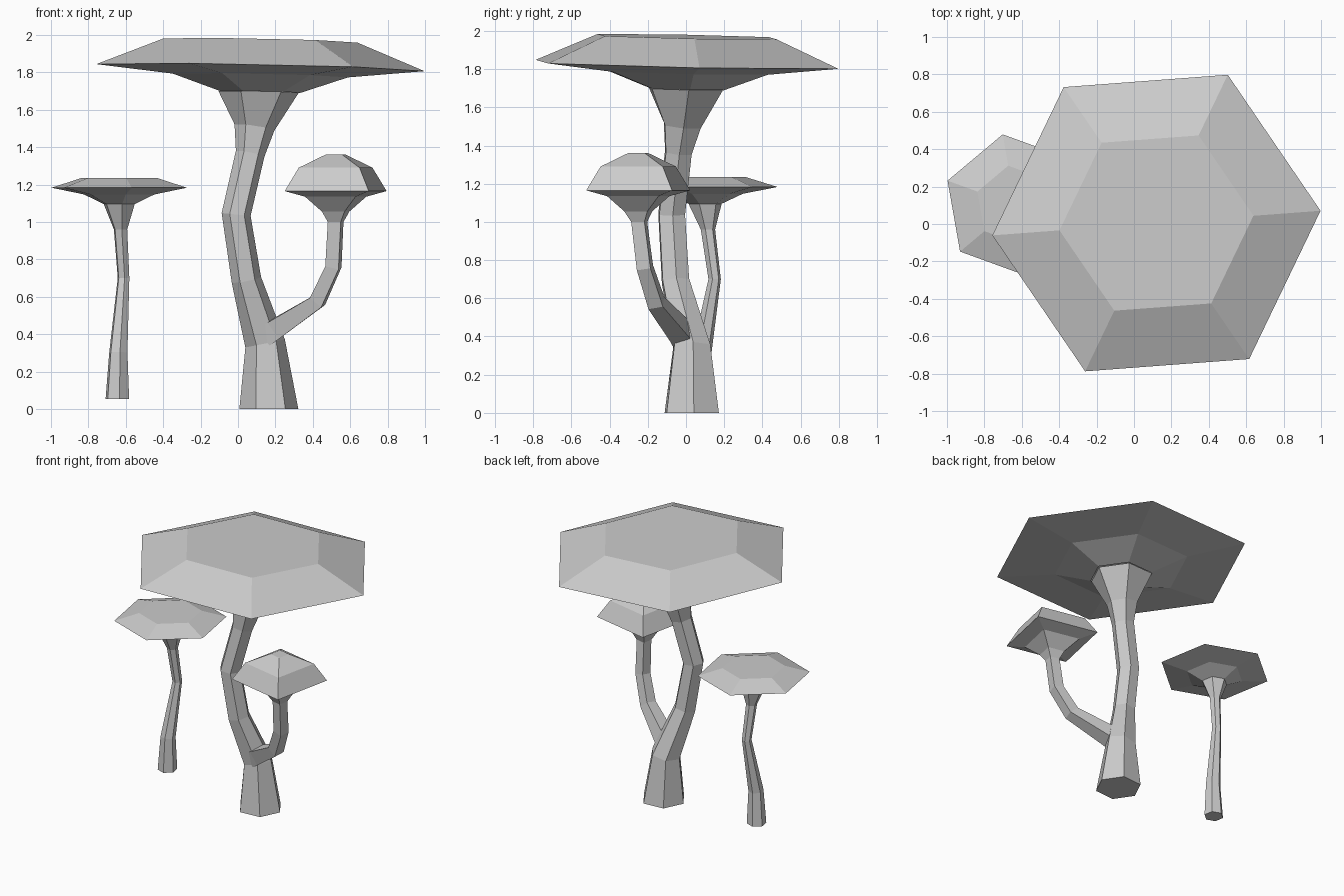
import bpy, bmesh, math
from mathutils import Vector

cube = bpy.data.objects.get("Cube")
if cube:
    bpy.data.objects.remove(cube, do_unlink=True)

GREY = (0.6, 0.6, 0.6, 1)
grey = bpy.data.materials.new("plain_grey")
grey.use_nodes = True
grey.diffuse_color = GREY
grey.node_tree.nodes["Principled BSDF"].inputs["Base Color"].default_value = GREY


def loft(name, sides, turn, rings, close_bottom=False, close_top=False):
    """Skin polygon rings given as (x, y, z, radius, lean_x, lean_y)."""
    bm = bmesh.new()
    loops = []
    for x, y, z, r, lx, ly in rings:
        tilt = Vector((0, 0, 1)).rotation_difference(Vector((lx, ly, 1)))
        loop = []
        for i in range(sides):
            a = math.radians(turn) + math.tau * i / sides
            offset = Vector((r * math.cos(a), r * math.sin(a), 0))
            loop.append(bm.verts.new(Vector((x, y, z)) + tilt @ offset))
        loops.append(loop)
    for low, high in zip(loops, loops[1:]):
        for i in range(sides):
            j = (i + 1) % sides
            bm.faces.new((low[i], low[j], high[j], high[i]))
    if close_bottom:
        bm.faces.new(loops[0][::-1])
    if close_top:
        bm.faces.new(loops[-1])
    mesh = bpy.data.meshes.new(name)
    bm.to_mesh(mesh)
    bm.free()
    mesh.materials.append(grey)
    obj = bpy.data.objects.new(name, mesh)
    bpy.context.collection.objects.link(obj)


def cap(name, sides, turn, x, y, profile, lean=0):
    """Faceted cap from (radius, height) pairs, neck to crown."""
    rings = [(x, y, z, r, lean, lean) for r, z in profile]
    loft(name, sides, turn, rings, close_top=True)


# Large mushroom: bent trunk flaring into a wide cap
loft("large_trunk", 6, 4, [
    (0.165, 0.03, 0, 0.158, 0, 0),
    (0.145, 0.03, 0.35, 0.108, -0.2, 0),
    (0.045, -0.055, 0.69, 0.08, -0.2, -0.1),
    (-0.01, -0.075, 1.04, 0.078, 0.1, 0),
    (0.065, -0.04, 1.365, 0.078, 0.2, 0.1),
    (0.088, -0.02, 1.505, 0.108, 0.15, 0.1),
    (0.11, 0, 1.695, 0.215, 0.02, 0.02)], close_bottom=True)
cap("large_cap", 6, 4.3, 0.12, 0.005,
    [(0.215, 1.695), (0.47, 1.783), (0.88, 1.825), (0.52, 1.97)], lean=0.02)

# Side branch growing from the trunk, with a domed four-sided cap
loft("branch_stem", 4, 33, [
    (0.13, 0, 0.385, 0.085, 1.5, -0.8),
    (0.205, -0.035, 0.43, 0.075, 1.5, -0.8),
    (0.425, -0.155, 0.575, 0.056, 0.8, -0.4),
    (0.51, -0.215, 0.76, 0.052, 0.2, -0.2),
    (0.522, -0.245, 1.0, 0.05, 0, 0),
    (0.522, -0.25, 1.055, 0.087, 0, 0)])
cap("branch_cap", 4, 33, 0.522, -0.25,
    [(0.087, 1.055), (0.195, 1.135), (0.325, 1.165), (0.235, 1.29), (0.064, 1.36)])

# Small separate mushroom with a slim stem and flat cap
loft("small_stem", 6, 40, [
    (-0.645, 0.08, 0.053, 0.067, 0, 0),
    (-0.64, 0.08, 0.3, 0.052, 0, 0.1),
    (-0.612, 0.15, 0.7, 0.033, 0, 0),
    (-0.628, 0.115, 0.96, 0.038, 0, 0),
    (-0.635, 0.1, 1.095, 0.088, 0, 0)], close_bottom=True)
cap("small_cap", 6, 40, -0.635, 0.1,
    [(0.088, 1.095), (0.2, 1.147), (0.385, 1.183), (0.215, 1.235)])
